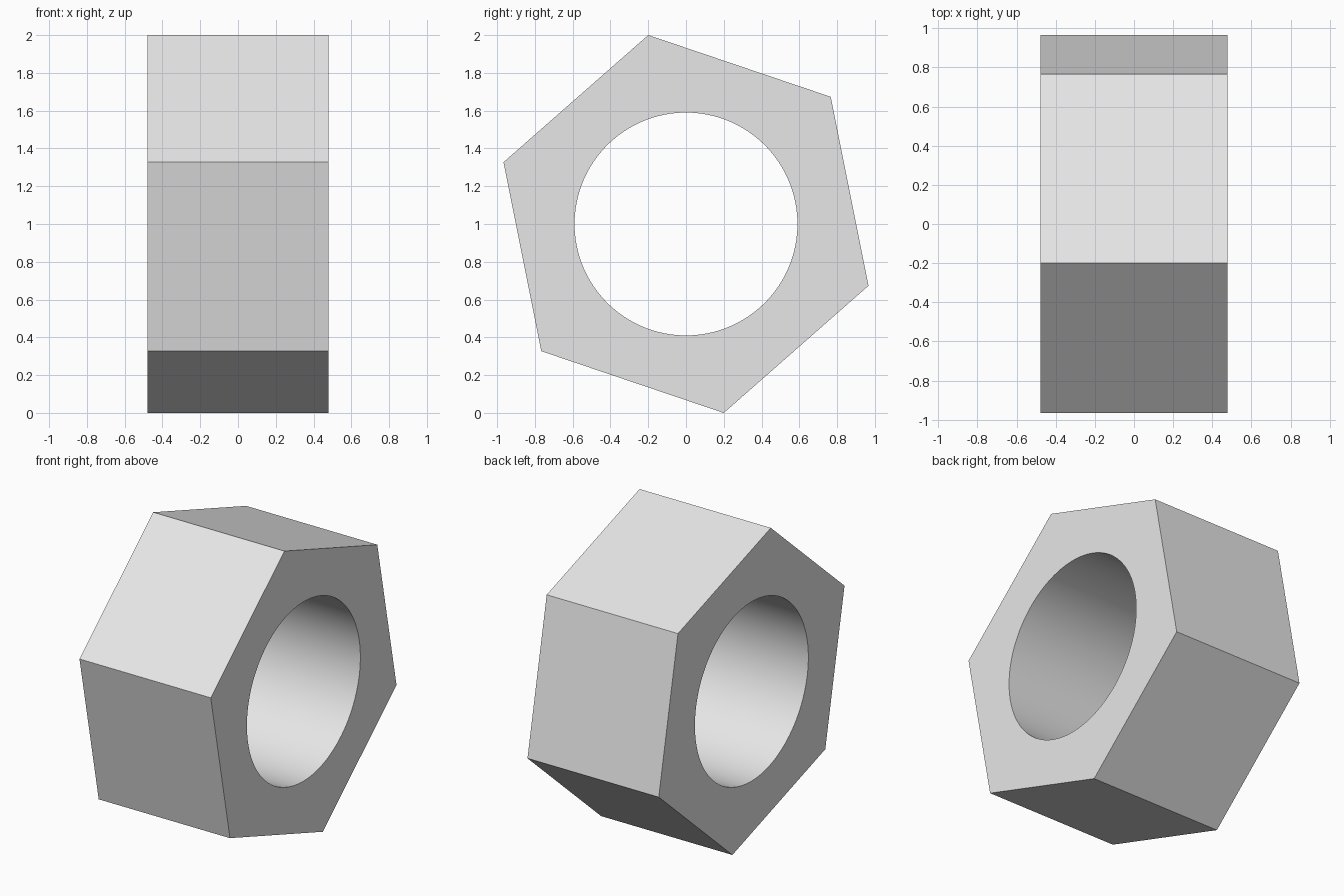
import bpy
import bmesh
from math import sin, cos, radians, tau

if "Cube" in bpy.data.objects:
    bpy.data.objects.remove(bpy.data.objects["Cube"])

HALF_WIDTH = 0.478
CORNER_RADIUS = 1.02
BORE_RADIUS = 0.59
TILT = radians(41.3)

steel = bpy.data.materials.new("plain grey")
grey = (0.8, 0.8, 0.8, 1)
steel.use_nodes = True
steel.diffuse_color = grey
steel.node_tree.nodes["Principled BSDF"].inputs["Base Color"].default_value = grey


def prism(name, sides, radius, half_width, start=0.0):
    """Regular prism lying along x, centred at z = 1."""
    bm = bmesh.new()
    ring = [bm.verts.new((-half_width,
                          radius * cos(start + tau * i / sides),
                          1 + radius * sin(start + tau * i / sides)))
            for i in range(sides)]
    cap = bm.faces.new(ring)
    extruded = bmesh.ops.extrude_face_region(bm, geom=[cap], use_keep_orig=True)
    moved = [v for v in extruded["geom"] if isinstance(v, bmesh.types.BMVert)]
    bmesh.ops.translate(bm, verts=moved, vec=(2 * half_width, 0, 0))
    bmesh.ops.recalc_face_normals(bm, faces=bm.faces)
    mesh = bpy.data.meshes.new(name)
    bm.to_mesh(mesh)
    bm.free()
    mesh.materials.append(steel)
    obj = bpy.data.objects.new(name, mesh)
    bpy.context.collection.objects.link(obj)
    return obj


# Hexagonal body and the round cutter for its bore
nut = prism("hex_nut", 6, CORNER_RADIUS, HALF_WIDTH, TILT)
cutter = prism("bore_cutter", 128, BORE_RADIUS, HALF_WIDTH * 2)
cutter.hide_render = True

# Cut the bore through both end faces
bore = nut.modifiers.new("bore", "BOOLEAN")
bore.operation = "DIFFERENCE"
bore.solver = "EXACT"
bore.object = cutter
bpy.ops.object.select_all(action="DESELECT")
nut.select_set(True)
bpy.context.view_layer.objects.active = nut
bpy.ops.object.modifier_apply(modifier=bore.name)
bpy.data.objects.remove(cutter)

# Smooth bore wall, crisp hexagon edges
bpy.ops.object.shade_smooth_by_angle(angle=radians(30))
